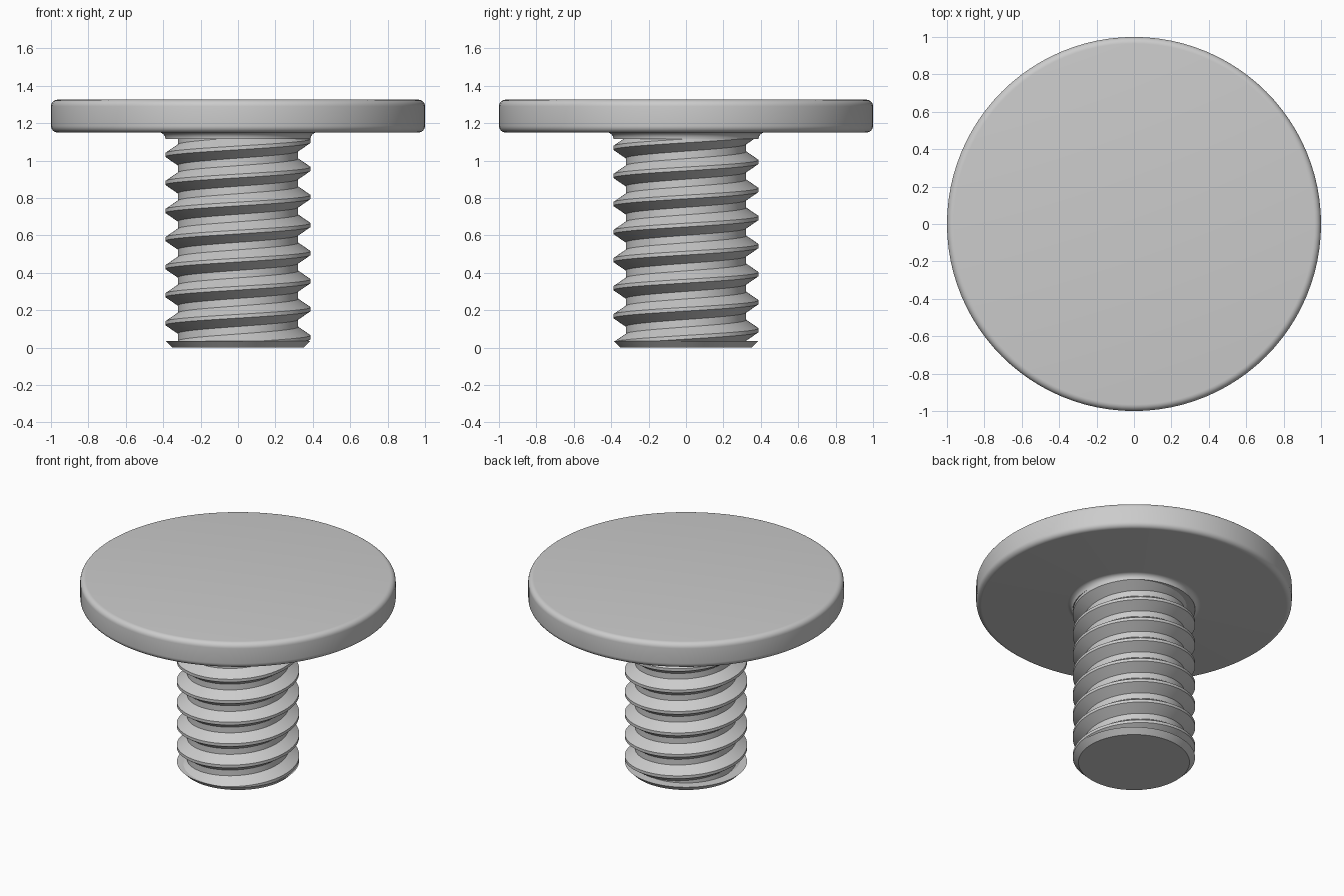
import bpy, bmesh
from math import sin, cos, pi, radians
from mathutils import Vector

cube = bpy.data.objects.get("Cube")
if cube:
    bpy.data.objects.remove(cube, do_unlink=True)

SEGMENTS = 96
PITCH = 0.15
ROOT, CREST = 0.322, 0.388
THREAD_LOW, THREAD_HIGH = 0.035, 1.115
HEAD_LOW, HEAD_HIGH, HEAD_RADIUS, ROUNDING = 1.15, 1.325, 1.0, 0.035

steel = bpy.data.materials.new("plain grey")
steel.use_nodes = True
grey = (0.6, 0.6, 0.6, 1)
steel.diffuse_color = grey
steel.node_tree.nodes["Principled BSDF"].inputs["Base Color"].default_value = grey


def finish(name, bm):
    """Turn a bmesh into a smooth shaded object with sharp edges kept."""
    mesh = bpy.data.meshes.new(name)
    bm.to_mesh(mesh)
    bm.free()
    mesh.materials.append(steel)
    obj = bpy.data.objects.new(name, mesh)
    bpy.context.collection.objects.link(obj)
    bpy.ops.object.select_all(action="DESELECT")
    obj.select_set(True)
    bpy.context.view_layer.objects.active = obj
    bpy.ops.object.shade_smooth_by_angle(angle=radians(30))
    return obj


def lathe(name, profile):
    """Revolve (radius, height) points, listed from bottom to top, about z."""
    bm = bmesh.new()
    rings = [[bm.verts.new((r * cos(a), r * sin(a), z))
              for a in (2 * pi * i / SEGMENTS for i in range(SEGMENTS))]
             for r, z in profile]
    for low, high in zip(rings, rings[1:]):
        for i in range(SEGMENTS):
            j = (i + 1) % SEGMENTS
            bm.faces.new((low[i], low[j], high[j], high[i]))
    bm.faces.new(rings[0][::-1])
    bm.faces.new(rings[-1])
    return finish(name, bm)


def arc(radius, height, size, start, end, steps=6):
    """Points on a quarter round, angles in degrees."""
    angles = [radians(start + (end - start) * i / steps) for i in range(steps + 1)]
    return [(radius + size * cos(a), height + size * sin(a)) for a in angles]


# Round head with softened rims, joined to the shank by a concave fillet
inner = HEAD_RADIUS - ROUNDING
fillet = HEAD_LOW - THREAD_HIGH
lathe("head",
      [(0.3, THREAD_HIGH), (CREST, THREAD_HIGH)]
      + arc(CREST + fillet, THREAD_HIGH, fillet, 180, 90)
      + arc(inner, HEAD_LOW + ROUNDING, ROUNDING, -90, 0)
      + arc(inner, HEAD_HIGH - ROUNDING, ROUNDING, 0, 90))

# Chamfered tip of the shank
lathe("tip", [(0.352, 0), (0.387, THREAD_LOW), (0.3, THREAD_LOW)])

# Right-handed thread: one tooth swept along a helix, then trimmed at both ends
tooth = [(CREST, -0.01), (CREST, 0.01), (ROOT, 0.055), (ROOT, 0.095), (CREST, PITCH - 0.01)]
bm = bmesh.new()
previous = None
for step in range(SEGMENTS * 10 + 1):
    turn = step / SEGMENTS
    angle = 2 * pi * turn
    base = 0.055 + PITCH * (turn - 2)
    row = [bm.verts.new((r * cos(angle), r * sin(angle), base + z)) for r, z in tooth]
    if previous:
        for k in range(len(tooth) - 1):
            bm.faces.new((previous[k], row[k], row[k + 1], previous[k + 1]))
    previous = row
bmesh.ops.remove_doubles(bm, verts=bm.verts, dist=0.0001)
for height, outward in ((THREAD_LOW, -1), (THREAD_HIGH, 1)):
    bmesh.ops.bisect_plane(bm, geom=bm.verts[:] + bm.edges[:] + bm.faces[:],
                           plane_co=Vector((0, 0, height)),
                           plane_no=Vector((0, 0, outward)), clear_outer=True)
finish("threaded_shank", bm)
